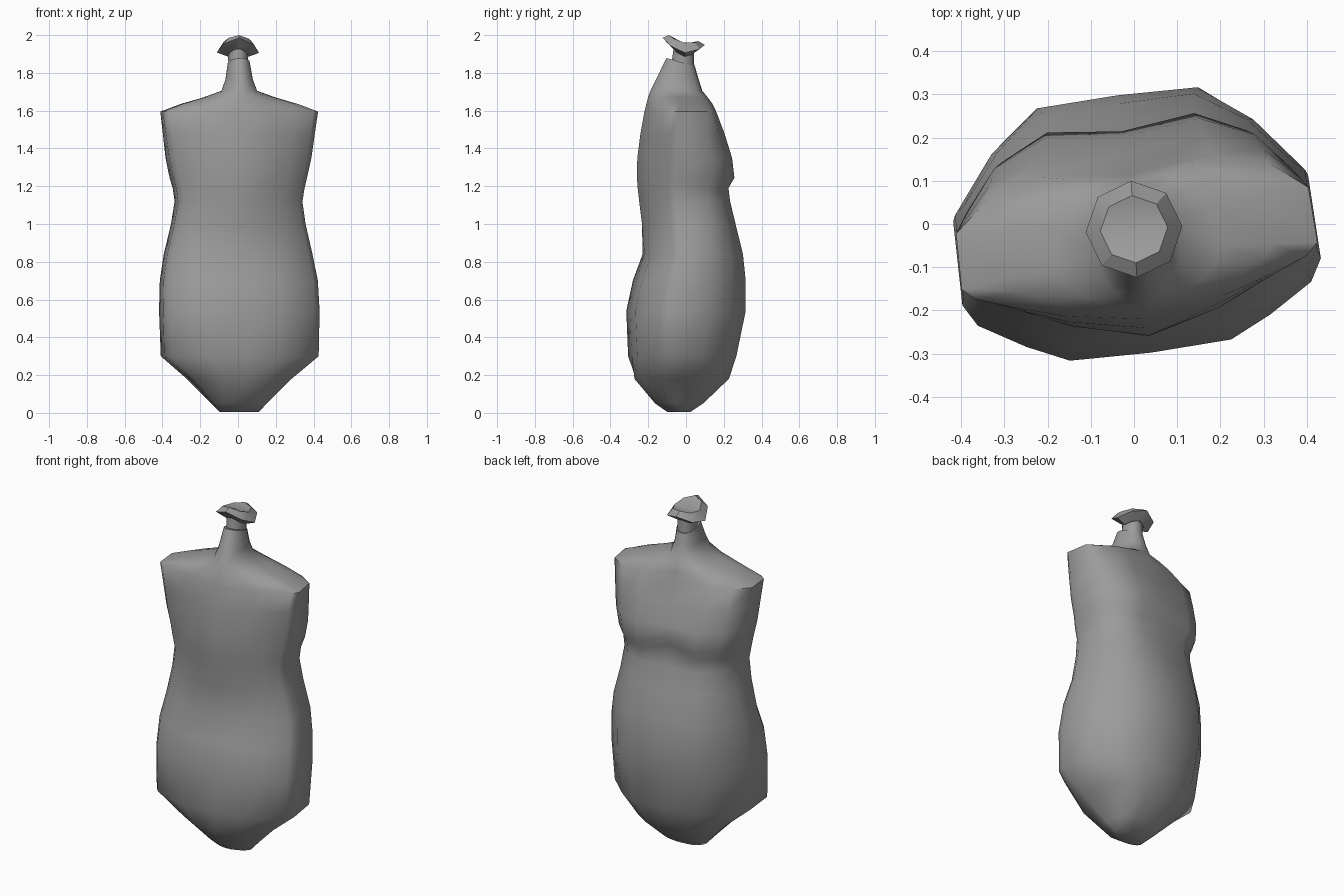
import bpy, bmesh, math
from mathutils import Matrix

if "Cube" in bpy.data.objects:
    bpy.data.objects.remove(bpy.data.objects["Cube"])

grey = bpy.data.materials.new("mannequin grey")
grey.diffuse_color = (0.33, 0.33, 0.33, 1)
grey.use_nodes = True
grey.node_tree.nodes["Principled BSDF"].inputs["Base Color"].default_value = grey.diffuse_color

# Half cross-sections (across, depth), from back centre round to front centre
HIP = [(0, -1), (.45, -.98), (.68, -.83), (.93, -.62), (1, -.45),
       (.99, .2), (.74, .66), (.45, .98), (0, 1)]
CHEST = [(0, -1), (.45, -.82), (.68, -.66), (.93, -.46), (1, -.3),
         (.99, .42), (.80, .78), (.48, 1), (0, .92)]
ROUND = [(math.sin(i * math.pi / 8), -math.cos(i * math.pi / 8)) for i in range(9)]
SHAPES = [HIP, CHEST, ROUND, ROUND]


def half_section(t):
    i = int(t)
    f = t - i
    return [(a[0] + (b[0] - a[0]) * f, a[1] + (b[1] - a[1]) * f)
            for a, b in zip(SHAPES[i], SHAPES[i + 1])]


def ring_points(z, w, back, front, t, tilt=0):
    mid, depth = (back + front) / 2, (front - back) / 2
    half = [(u * w, mid + v * depth) for u, v in half_section(t)]
    full = half + [(-x, y) for x, y in half[-2:0:-1]]
    return [(x, y, z + tilt * (y - mid)) for x, y in full]


def loft(name, rings, angle, turn=0.0, top_point=None):
    bm = bmesh.new()
    loops = [[bm.verts.new(p) for p in ring] for ring in rings]
    n = len(loops[0])
    for lo, hi in zip(loops, loops[1:]):
        for i in range(n):
            j = (i + 1) % n
            bm.faces.new((lo[i], lo[j], hi[j], hi[i]))
    bm.faces.new(loops[0][::-1])
    if top_point:
        tip = bm.verts.new(top_point)
        for i in range(n):
            bm.faces.new((loops[-1][i], loops[-1][(i + 1) % n], tip))
    else:
        bm.faces.new(loops[-1])
    bmesh.ops.rotate(bm, verts=bm.verts, cent=(0, 0, 0),
                     matrix=Matrix.Rotation(math.radians(turn), 3, 'Z'))
    bmesh.ops.recalc_face_normals(bm, faces=bm.faces)
    mesh = bpy.data.meshes.new(name)
    bm.to_mesh(mesh)
    bm.free()
    mesh.materials.append(grey)
    ob = bpy.data.objects.new(name, mesh)
    bpy.context.collection.objects.link(ob)
    bpy.ops.object.select_all(action='DESELECT')
    bpy.context.view_layer.objects.active = ob
    ob.select_set(True)
    bpy.ops.object.shade_smooth_by_angle(angle=math.radians(angle))
    return ob


# Torso: height, half width, back, front, section shape, slope
torso = [
    (0.005, .105, -.10, .02, 1.6, 0),
    (0.05, .145, -.165, .085, 1.2, 0),
    (0.18, .27, -.275, .215, .5, 0),
    (0.30, .412, -.29, .25, 0, 0),
    (0.54, .418, -.30, .30, 0, 0),
    (0.70, .412, -.265, .30, 0, 0),
    (0.84, .388, -.222, .285, .2, 0),
    (1.00, .350, -.235, .245, .6, 0),
    (1.12, .332, -.25, .215, .9, 0),
    (1.19, .343, -.258, .205, 1, 0),
    (1.245, .357, -.262, .236, 1, 0),
    (1.35, .380, -.26, .222, 1, 0),
    (1.48, .398, -.243, .18, 1, 0),
    (1.595, .415, -.222, .135, 1, 0),
    (1.635, .31, -.212, .125, 1.15, 0),
    (1.67, .19, -.203, .11, 1.4, 0),
    (1.705, .095, -.19, .088, 1.9, 0),
    (1.765, .073, -.16, .068, 2, 0),
    (1.855, .058, -.105, .048, 2, -.3),
]
rings = [ring_points(*row) for row in torso]
# Under-bust crease: the lower edge curves up towards the middle
for k in (9, 10):
    rings[k] = [(x, y, z + (.045 * max(0, 1 - abs(x) / .12) if y > .1 else 0))
                for x, y, z in rings[k]]
loft("torso", rings, 50, turn=7.5)

# Neck plug
loft("neck_plug", [ring_points(1.82, .05, -.08, .045, 2, -.1),
                   ring_points(1.93, .054, -.065, .04, 2, -.1)], 40)


# Saddle-shaped eight-sided cap on the plug
def cap_ring(r, z, saddle, tilt):
    pts = []
    for i in range(8):
        a = i * math.pi / 4 + .06
        x, y = r * math.cos(a), r * math.sin(a)
        pts.append((x, y - .012, z + saddle * (y * y - x * x) / (r * r) + tilt * y))
    return pts


loft("neck_cap", [cap_ring(.058, 1.903, .016, -.2),
                  cap_ring(.112, 1.937, .03, -.17),
                  cap_ring(.078, 1.972, .012, -.2)], 30,
     top_point=(0, -.005, 1.955))
